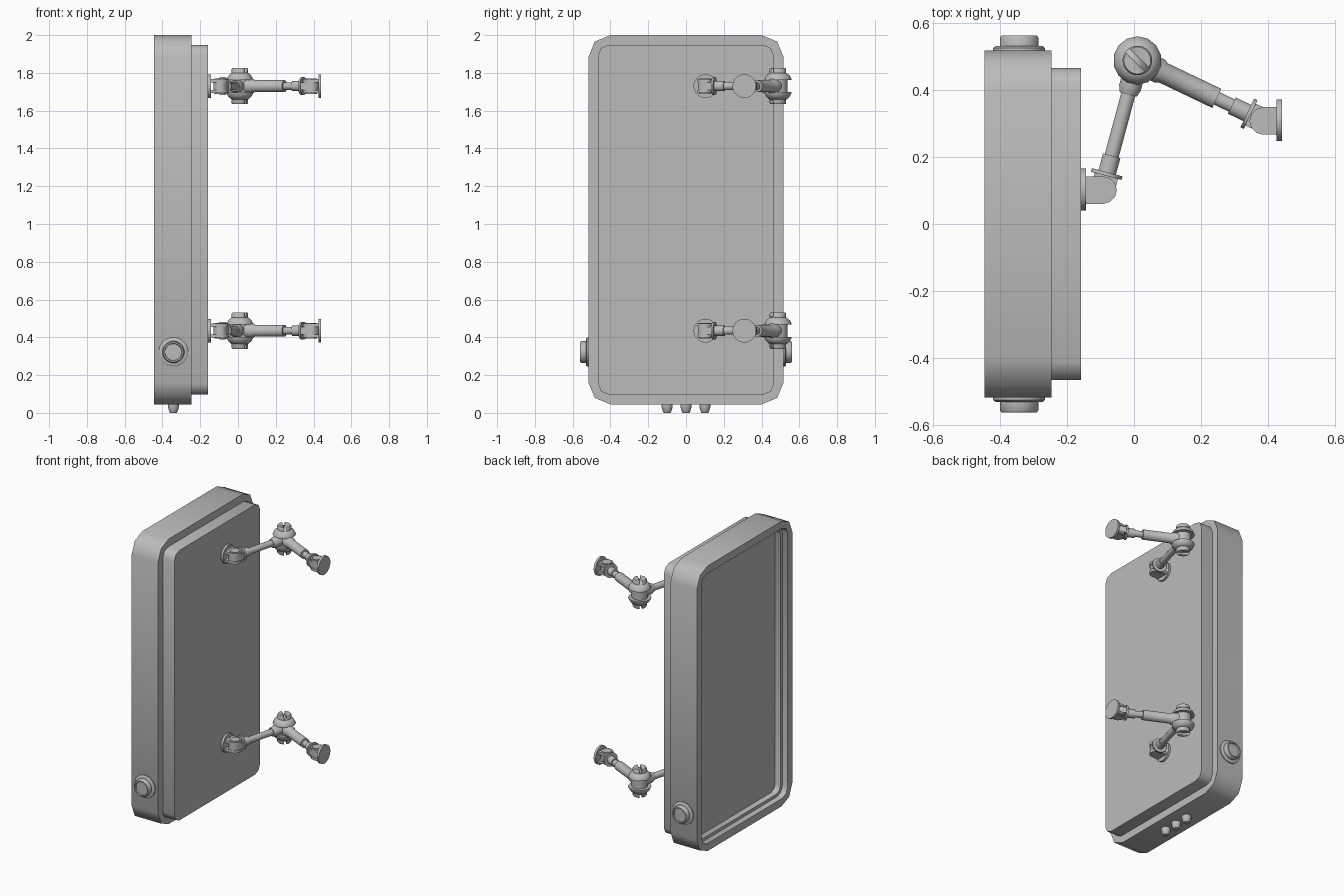
import bpy, bmesh, math
from mathutils import Vector, Matrix

if "Cube" in bpy.data.objects:
    bpy.data.objects.remove(bpy.data.objects["Cube"])

grey = bpy.data.materials.new("grey_metal")
grey.diffuse_color = (0.5, 0.5, 0.5, 1)
grey.use_nodes = True
grey.node_tree.nodes["Principled BSDF"].inputs["Base Color"].default_value = grey.diffuse_color


def finish(bm, name, angle=50):
    bmesh.ops.recalc_face_normals(bm, faces=bm.faces)
    me = bpy.data.meshes.new(name)
    bm.to_mesh(me)
    bm.free()
    me.materials.append(grey)
    ob = bpy.data.objects.new(name, me)
    bpy.context.collection.objects.link(ob)
    bpy.ops.object.select_all(action='DESELECT')
    ob.select_set(True)
    bpy.context.view_layer.objects.active = ob
    bpy.ops.object.shade_smooth_by_angle(angle=math.radians(angle))
    return ob


def skin(bm, rings):
    """Join rings of points with quads and cap both ends."""
    loops = [[bm.verts.new(p) for p in r] for r in rings]
    n = len(loops[0])
    for a, b in zip(loops, loops[1:]):
        for i in range(n):
            j = (i + 1) % n
            bm.faces.new((a[i], a[j], b[j], b[i]))
    bm.faces.new(loops[0][::-1])
    bm.faces.new(loops[-1])


def lathe(name, origin, axis, profile, sides=24):
    """Turned part: profile is (radius, distance along axis)."""
    rot = Vector(axis).to_track_quat('Z', 'Y').to_matrix()
    o = Vector(origin)
    rings = []
    for r, h in profile:
        rings.append([o + rot @ Vector((r * math.cos(t), r * math.sin(t), h))
                      for t in (2 * math.pi * (i + 0.5) / sides for i in range(sides))])
    bm = bmesh.new()
    skin(bm, rings)
    return finish(bm, name)


def rounded_rect(x, hy, hz, r, zc=1.0225, seg=2):
    pts = []
    for k, (sy, sz) in enumerate([(1, 1), (-1, 1), (-1, -1), (1, -1)]):
        for i in range(seg + 1):
            t = math.pi / 2 * (k + i / seg)
            pts.append(Vector((x, sy * (hy - r) + r * math.cos(t),
                               zc + sz * (hz - r) + r * math.sin(t))))
    return pts


def ear(name, centre, direction, length, back, half, z0, z1):
    """Flat hinge plate with a rounded nose; direction points to its nose."""
    c, d = Vector(centre), Vector(direction).normalized()
    side = Vector((-d.y, d.x, 0))
    outline = [(-back, -half), (length - half, -half)]
    outline += [(length - half + half * math.cos(t), half * math.sin(t))
                for t in (math.radians(a) for a in (-60, -30, 0, 30, 60))]
    outline += [(length - half, half), (-back, half)]
    bm = bmesh.new()
    skin(bm, [[c + d * a + side * b + Vector((0, 0, z)) for a, b in outline] for z in (z0, z1)])
    return finish(bm, name, 40)


# Housing: recessed front opening, stepped rim, deep shell and raised rear panel
bm = bmesh.new()
skin(bm, [rounded_rect(*s) for s in (
    (-0.365, 0.445, 0.905, 0.045), (-0.405, 0.445, 0.905, 0.045),
    (-0.405, 0.465, 0.9255, 0.055), (-0.445, 0.465, 0.9255, 0.055),
    (-0.445, 0.517, 0.9775, 0.117), (-0.245, 0.517, 0.9775, 0.117),
    (-0.245, 0.465, 0.9255, 0.055), (-0.158, 0.465, 0.9255, 0.055))])
finish(bm, "housing")

# Side knobs
for s in (-1, 1):
    lathe("side_knob", (-0.342, s * 0.515, 0.322), (0, s, 0),
          [(0.078, 0), (0.078, 0.009), (0.07, 0.015), (0.058, 0.015), (0.058, 0.04),
           (0.053, 0.046), (0.046, 0.046), (0.044, 0.036)])

# Bottom studs
for y in (-0.1, 0, 0.1):
    lathe("bottom_stud", (-0.342, y, 0.05), (0, 0, -1),
          [(0.03, 0), (0.03, 0.018), (0.022, 0.045), (0.018, 0.05)], 16)


def knuckle(z, x_wall, joint, face, arm_dir):
    """Wall disc, forked hinge, pin and the collar that holds the rod."""
    j = Vector((joint[0], joint[1], z))
    reach = abs(x_wall - j.x)
    lathe("mount_disc", (x_wall, j.y + 0.002, z), (face, 0, 0), [(0.063, 0), (0.063, 0.015)])
    for a, b in ((-0.037, -0.02), (0.02, 0.037)):
        ear("hinge_fork", j, (-face, 0, 0), 0.043, reach, 0.041, a, b)
    ear("hinge_tongue", j, -arm_dir, 0.04, 0.05, 0.036, -0.02, 0.02)
    lathe("hinge_pin", j - Vector((0, 0, 0.041)), (0, 0, 1), [(0.034, 0), (0.034, 0.082)], 8)
    lathe("collar_plate", j + arm_dir * 0.044, arm_dir, [(0.048, 0), (0.048, 0.011)], 16)
    lathe("collar", j + arm_dir * 0.054, arm_dir, [(0.029, 0), (0.029, 0.052)], 8)


def arm(z):
    hub = Vector((0.010, 0.487, z))
    j1 = Vector((-0.094, 0.101, z))
    j2 = Vector((0.387, 0.307, z))
    d1, d2 = (hub - j1).normalized(), (hub - j2).normalized()
    knuckle(z, -0.143, j1, -1, d1)
    knuckle(z, 0.425, j2, 1, d2)
    # Inner rod with its nut at the hub
    lathe("inner_rod", j1 + d1 * 0.1, d1, [(0.022, 0), (0.022, 0.25)], 12)
    lathe("rod_nut", hub, -d1, [(0.036, 0.03), (0.036, 0.085), (0.028, 0.105)], 8)
    # Outer arm: thick sleeve with a thinner sliding rod
    lathe("outer_sleeve", hub, -d2, [(0.038, 0.03), (0.038, 0.075), (0.032, 0.085),
                                     (0.032, 0.262)], 16)
    lathe("outer_rod", j2 + d2 * 0.1, d2, [(0.021, 0), (0.021, 0.09)], 12)
    # Hub: core, two domed caps and slotted screw heads
    lathe("hub_core", hub - Vector((0, 0, 0.04)), (0, 0, 1), [(0.05, 0), (0.05, 0.08)])
    for s in (-1, 1):
        lathe("hub_cap", hub, (0, 0, s), [(0.072, 0.032), (0.072, 0.037), (0.062, 0.056),
                                          (0.046, 0.07)], 14)
        head = lathe("hub_screw", hub, (0, 0, s), [(0.044, 0.06), (0.044, 0.09), (0.04, 0.096)])
        bm = bmesh.new()
        bmesh.ops.create_cube(bm, size=1, matrix=Matrix.Translation(hub + Vector((0, 0, s * 0.095)))
                              @ Matrix.Rotation(math.radians(-45), 4, 'Z')
                              @ Matrix.Diagonal((0.2, 0.016, 0.04, 1)))
        cutter = finish(bm, "slot_cutter")
        cutter.hide_render = True
        cutter.hide_set(True)
        mod = head.modifiers.new("slot", 'BOOLEAN')
        mod.operation, mod.object, mod.solver = 'DIFFERENCE', cutter, 'EXACT'


for height in (1.73, 0.435):
    arm(height)
